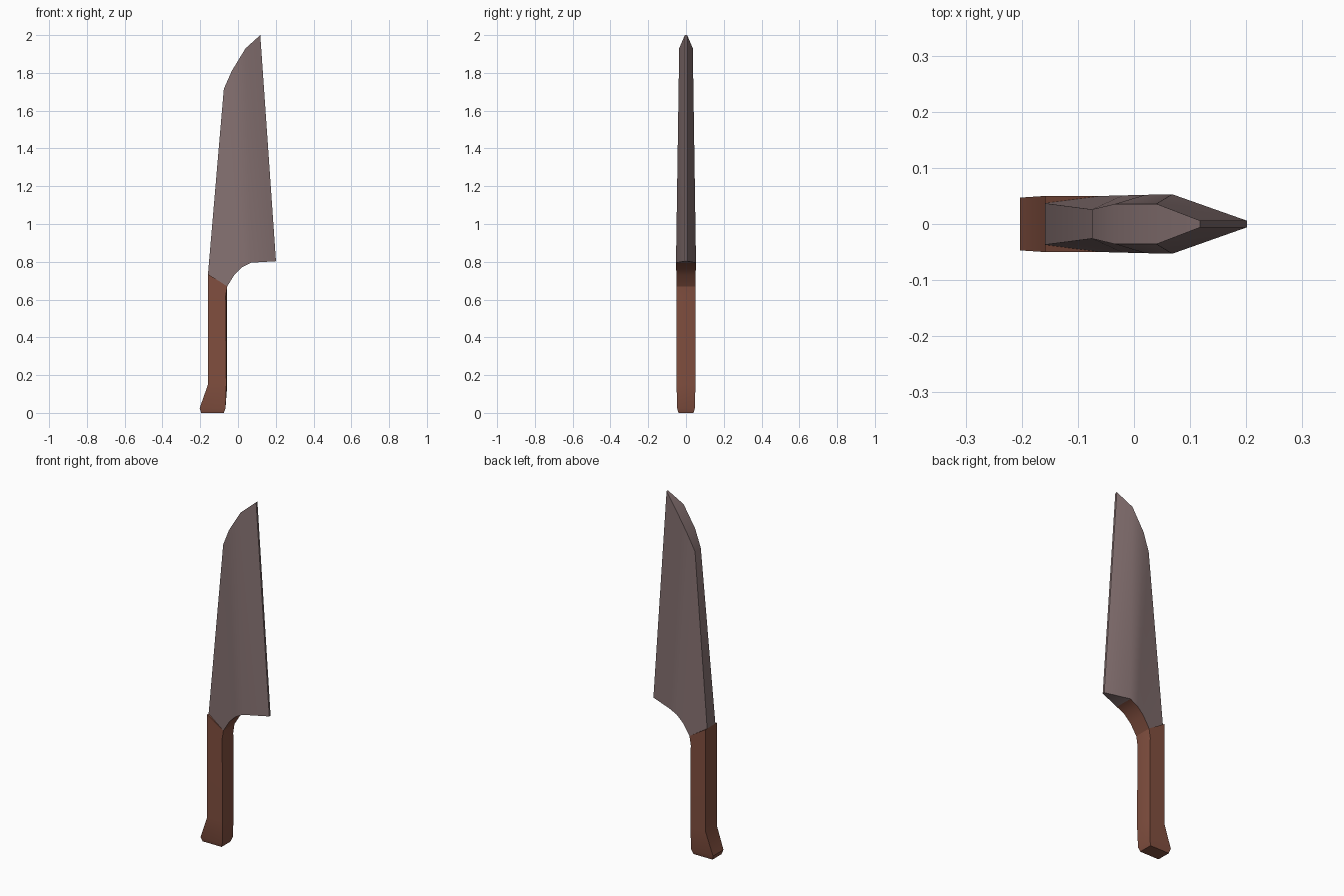
import bpy, bmesh

if "Cube" in bpy.data.objects:
    bpy.data.objects.remove(bpy.data.objects["Cube"])


def material(name, rgb):
    m = bpy.data.materials.new(name)
    m.diffuse_color = (*rgb, 1)
    m.use_nodes = True
    m.node_tree.nodes["Principled BSDF"].inputs["Base Color"].default_value = m.diffuse_color
    return m


steel = material("grey steel", (0.235, 0.165, 0.165))
wood = material("brown wood", (0.22, 0.078, 0.05))


def make(name, bm, mats):
    bmesh.ops.recalc_face_normals(bm, faces=bm.faces)
    me = bpy.data.meshes.new(name)
    bm.to_mesh(me)
    bm.free()
    for m in mats:
        me.materials.append(m)
    ob = bpy.data.objects.new(name, me)
    bpy.context.collection.objects.link(ob)
    bpy.context.view_layer.objects.active = ob
    ob.select_set(True)
    bpy.ops.object.shade_smooth_by_angle(angle=0.52)
    ob.select_set(False)


# Handle: lofted rings (back x, back z, corner x, middle x, front z, half width)
rings = [
    (-0.195, 0.0, -0.075, -0.075, 0.0, 0.040),
    (-0.203, 0.025, -0.066, -0.066, 0.025, 0.047),
    (-0.159, 0.15, -0.062, -0.057, 0.15, 0.050),
    (-0.159, 0.65, -0.065, -0.057, 0.62, 0.050),
    (-0.159, 0.735, -0.057, -0.057, 0.67, 0.050),
]
bm = bmesh.new()
loops = []
for bx, bz, cx, mx, fz, w in rings:
    pts = [(bx, -w, bz), (cx, -w, fz), (mx, 0, fz), (cx, w, fz), (bx, w, bz)]
    loops.append([bm.verts.new(p) for p in pts])
for a, b in zip(loops, loops[1:]):
    for i in range(5):
        j = (i + 1) % 5
        bm.faces.new((a[i], a[j], b[j], b[i]))
bm.faces.new(loops[0])
bm.faces.new(loops[-1])
make("handle", bm, [wood])

# Blade: outline (x, z, half thickness), spine, tip, heel, then curved throat
outline = [
    (-0.159, 0.735, 0.037), (-0.075, 1.715, 0.026), (-0.033, 1.81, 0.036),
    (0.04, 1.93, 0.036), (0.118, 2.0, 0.006), (0.201, 0.803, 0.006),
    (0.068, 0.795, 0.053), (0.02, 0.77, 0.052), (-0.02, 0.73, 0.051),
    (-0.057, 0.67, 0.050),
]
panels = [(0, 1, 8, 9), (1, 2, 7, 8), (2, 3, 6, 7), (3, 4, 5, 6)]
bm = bmesh.new()
sides = [[bm.verts.new((x, s * t, z)) for x, z, t in outline] for s in (-1, 1)]
for side in sides:
    for p in panels:
        bm.faces.new([side[i] for i in p])
n = len(outline)
for i in range(n):
    j = (i + 1) % n
    f = bm.faces.new((sides[0][i], sides[0][j], sides[1][j], sides[1][i]))
    f.material_index = 1 if i in (6, 7, 8) else 0  # wooden throat
make("blade", bm, [steel, wood])
